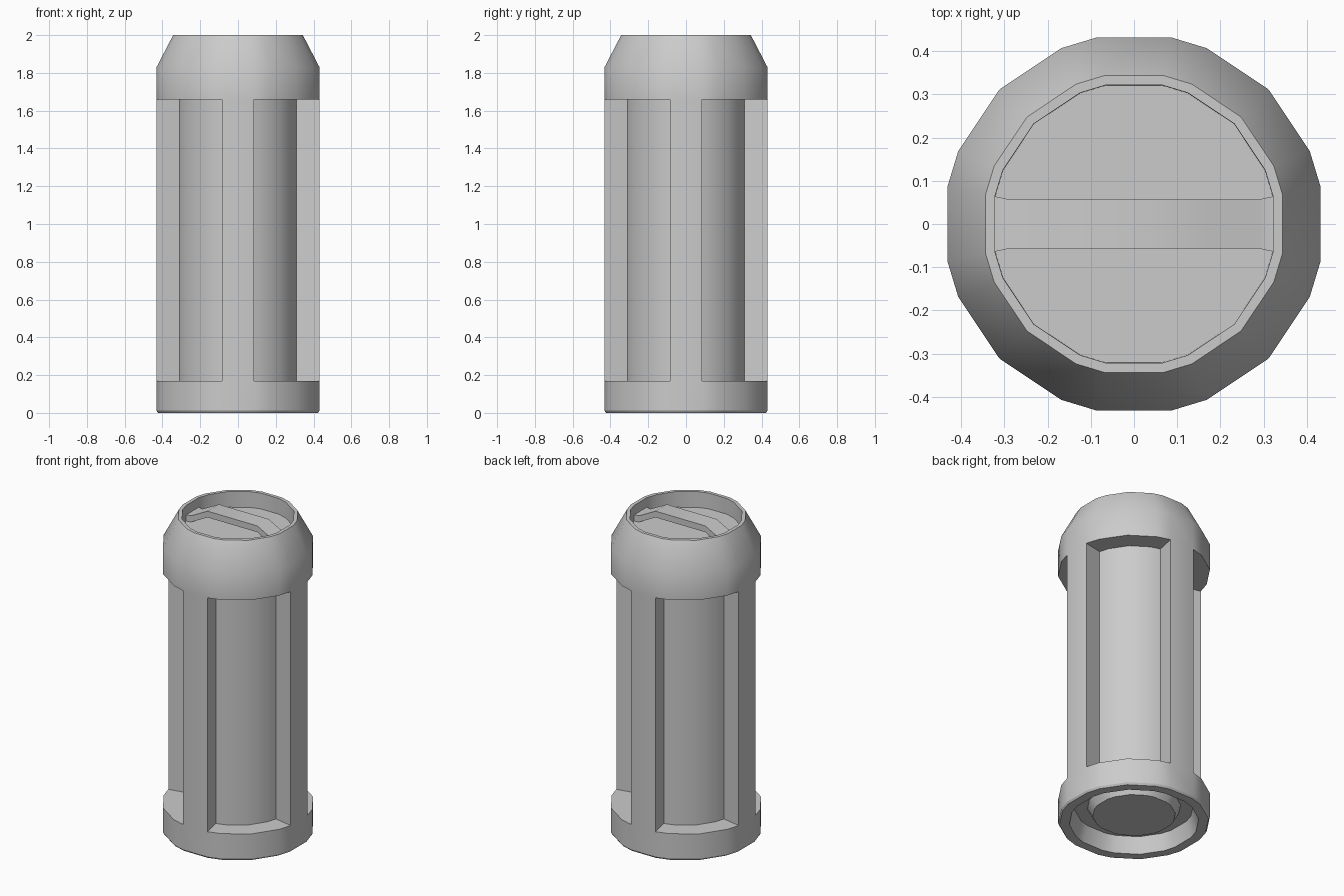
import bpy, bmesh
from math import cos, sin, radians

if "Cube" in bpy.data.objects:
    bpy.data.objects.remove(bpy.data.objects["Cube"])

# Uneven ring: a narrow flat rib face on each axis, four facets between
ANGLES = [q * 90 + a for q in range(4) for a in (11.25, 22.5, 45, 67.5, 78.75)]
N = len(ANGLES)


def finish(bm, name):
    bmesh.ops.recalc_face_normals(bm, faces=bm.faces[:])
    mesh = bpy.data.meshes.new(name)
    bm.to_mesh(mesh)
    bm.free()
    obj = bpy.data.objects.new(name, mesh)
    bpy.context.collection.objects.link(obj)
    bpy.ops.object.select_all(action='DESELECT')
    obj.select_set(True)
    bpy.context.view_layer.objects.active = obj
    bpy.ops.object.shade_smooth_by_angle(angle=radians(31))
    return obj


# Canister shell: profile from the sunken lid down to the underside boss
LOW, HIGH = 0.17, 1.66
profile = [(0.327, 1.90), (0.328, 2.0), (0.35, 2.0), (0.44, 1.83),
           (0.44, HIGH), (0.44, LOW), (0.44, 0.012), (0.432, 0.0),
           (0.375, 0.0), (0.345, 0.10), (0.27, 0.10), (0.24, 0.045)]
bm = bmesh.new()
rings = [[bm.verts.new((r * cos(radians(a)), r * sin(radians(a)), z)) for a in ANGLES]
         for r, z in profile]
panels = []
for k, (upper, lower) in enumerate(zip(rings, rings[1:])):
    for i in range(N):
        j = (i + 1) % N
        f = bm.faces.new((upper[i], lower[i], lower[j], upper[j]))
        if profile[k][1] == HIGH and i % 5 != 4:
            panels.append(f)
bm.faces.new(rings[0])
bm.faces.new(rings[-1][::-1])
bmesh.ops.recalc_face_normals(bm, faces=bm.faces[:])

# Four sunken side panels, pushed radially inward between the ribs
new = bmesh.ops.extrude_face_region(bm, geom=panels)['geom']
for v in new:
    if isinstance(v, bmesh.types.BMVert):
        v.co.x *= 0.72
        v.co.y *= 0.72
old = [f for f in panels if f.is_valid]
if old:
    bmesh.ops.delete(bm, geom=old, context='FACES')
finish(bm, "canister_body")

# Lid handle: an arched strip spanning the recess from wall to wall
stations = [(-0.322, 0.064, 1.94), (-0.29, 0.057, 1.94), (-0.175, 0.057, 2.0),
            (0.175, 0.057, 2.0), (0.29, 0.057, 1.94), (0.322, 0.064, 1.94)]
T = 0.04
bm = bmesh.new()
loops = [[bm.verts.new(p) for p in ((x, -w, z), (x, w, z), (x, w, z - T), (x, -w, z - T))]
         for x, w, z in stations]
for a, b in zip(loops, loops[1:]):
    for i in range(4):
        j = (i + 1) % 4
        bm.faces.new((a[i], a[j], b[j], b[i]))
bm.faces.new(loops[0])
bm.faces.new(loops[-1])
finish(bm, "lid_handle")
